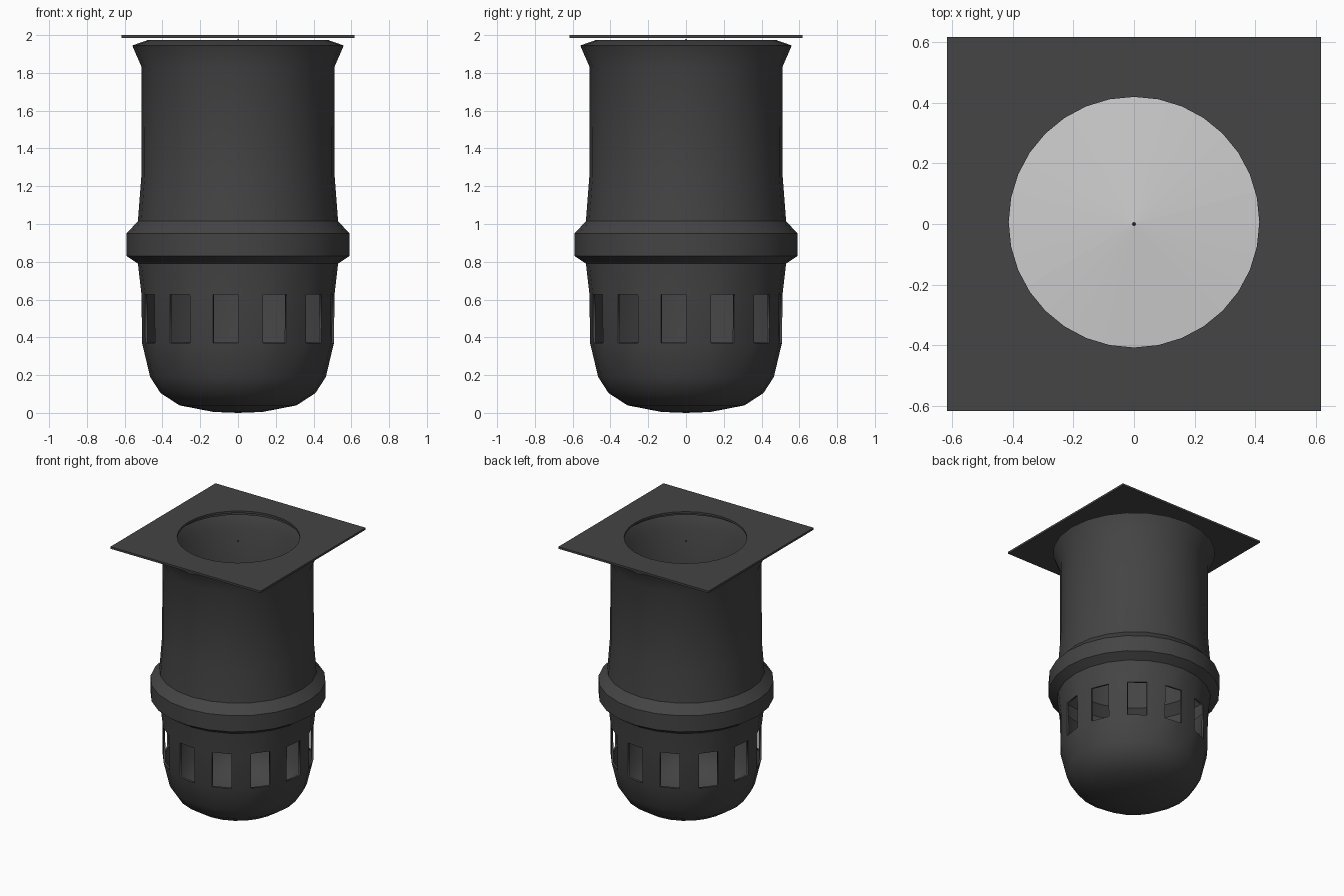
import bpy, bmesh
from math import sin, cos, pi, radians, atan2, degrees
from mathutils import Matrix

cube = bpy.data.objects.get("Cube")
if cube:
    bpy.data.objects.remove(cube, do_unlink=True)


def material(name, value):
    mat = bpy.data.materials.new(name)
    mat.use_nodes = True
    colour = (value, value, value, 1)
    mat.diffuse_color = colour
    mat.node_tree.nodes["Principled BSDF"].inputs["Base Color"].default_value = colour
    return mat


charcoal = material("charcoal", 0.058)
pale_grey = material("pale grey", 0.61)


def make(name, bm, mat, smooth=None):
    """Turn a bmesh into an object; open borders stay sharp when smoothed."""
    mesh = bpy.data.meshes.new(name)
    border = [e.index for e in bm.edges if e.is_boundary]
    bm.to_mesh(mesh)
    bm.free()
    mesh.materials.append(mat)
    obj = bpy.data.objects.new(name, mesh)
    bpy.context.collection.objects.link(obj)
    if smooth:
        bpy.ops.object.select_all(action='DESELECT')
        obj.select_set(True)
        bpy.context.view_layer.objects.active = obj
        bpy.ops.object.shade_smooth_by_angle(angle=radians(smooth))
        for i in border:
            mesh.edges[i].use_edge_sharp = True
    return obj


def lathe(profile, sides):
    """Revolve (radius, height) points around z, with normals outward."""
    bm = bmesh.new()
    rings = []
    for r, z in profile:
        if r == 0:
            rings.append([bm.verts.new((0, 0, z))] * sides)
        else:
            rings.append([bm.verts.new((r * cos(2 * pi * i / sides),
                                        r * sin(2 * pi * i / sides), z))
                          for i in range(sides)])
    for low, high in zip(rings, rings[1:]):
        for i in range(sides):
            j = (i + 1) % sides
            corners = dict.fromkeys((low[i], low[j], high[j], high[i]))
            bm.faces.new(list(corners))
    return bm


# Housing: rounded base, slotted wall, collar band and flared rim
SIDES = 24
SLOT_LOW, SLOT_HIGH = 0.37, 0.628
profile = [(0, 0), (0.13, 0.005), (0.31, 0.04), (0.41, 0.105), (0.465, 0.19),
           (0.508, SLOT_LOW), (0.511, SLOT_HIGH), (0.53, 0.79), (0.59, 0.83),
           (0.59, 0.95), (0.53, 1.015), (0.512, 1.25), (0.51, 1.83),
           (0.56, 1.945), (0.48, 1.973), (0.44, 1.975)]
bm = lathe(profile, SIDES)

# Vent slots: open every second panel of the slot band
slots = []
for face in bm.faces:
    c = face.calc_center_median()
    panel = int(degrees(atan2(c.y, c.x)) % 360 // (360 / SIDES))
    if SLOT_LOW < c.z < SLOT_HIGH and panel % 2:
        slots.append(face)
bmesh.ops.delete(bm, geom=slots, context='FACES')
bm.edges.index_update()
housing = make("housing", bm, charcoal, 35)
wall = housing.modifiers.new("wall thickness", 'SOLIDIFY')
wall.thickness = 0.013
wall.offset = -1

# Square top plate with a round opening
half, hole, steps = 0.616, 0.413, 32
bm = bmesh.new()
inner, outer = [], []
for i in range(steps):
    a = 2 * pi * i / steps
    x, y = cos(a), sin(a)
    k = half / max(abs(x), abs(y))
    inner.append(bm.verts.new((x * hole, y * hole + 0.006, 2)))
    outer.append(bm.verts.new((x * k, y * k, 2)))
for i in range(steps):
    j = (i + 1) % steps
    bm.faces.new((inner[i], outer[i], outer[j], inner[j]))
plate = make("top_plate", bm, charcoal)
sheet = plate.modifiers.new("sheet thickness", 'SOLIDIFY')
sheet.thickness = 0.015
sheet.offset = -1

# Pale, faceted shallow cone inside the housing
bm = lathe([(0.5, 1.44), (0, 1.48)], SIDES)
make("inner_disc", bm, pale_grey)

# Tiny bead in the middle of the opening
bm = bmesh.new()
bmesh.ops.create_icosphere(bm, subdivisions=1, radius=0.007,
                           matrix=Matrix.Translation((0, 0, 1.972)))
make("centre_bead", bm, charcoal)
